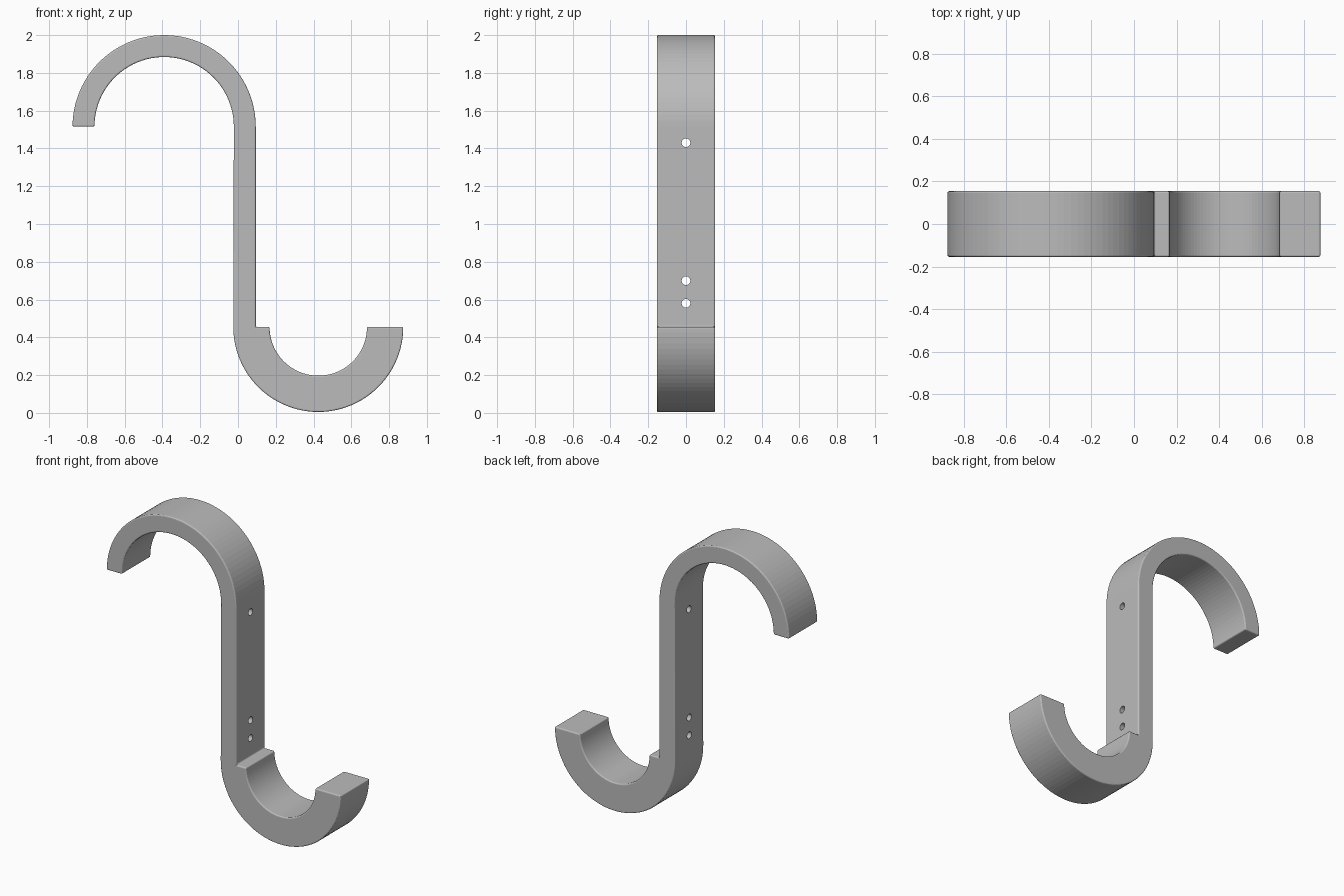
import bpy, bmesh, math
from mathutils import Matrix

if "Cube" in bpy.data.objects:
    bpy.data.objects.remove(bpy.data.objects["Cube"])

HALF_DEPTH = 0.154
STEPS = 48

grey = bpy.data.materials.new("plain grey")
grey.diffuse_color = (0.5, 0.5, 0.5, 1)
grey.use_nodes = True
grey.node_tree.nodes["Principled BSDF"].inputs["Base Color"].default_value = grey.diffuse_color


def arc(cx, cz, r, start, end):
    """Points along an arc in the XZ plane, angles in degrees."""
    return [(cx + r * math.cos(math.radians(start + (end - start) * i / STEPS)),
             cz + r * math.sin(math.radians(start + (end - start) * i / STEPS)))
            for i in range(STEPS + 1)]


# S-shaped outline: big upper hook, straight shank, thick lower hook
upper, lower = (-0.391, 1.515), (0.425, 0.455)
outline = (arc(*upper, 0.485, 180, 0)
           + [(0.094, lower[1])]
           + arc(*lower, 0.258, 180, 360)
           + arc(*lower, 0.45, 360, 180)
           + arc(*upper, 0.369, 0, 180))

# Hook body: extruded outline with softened edges
bm = bmesh.new()
face = bm.faces.new([bm.verts.new((x, -HALF_DEPTH, z)) for x, z in outline])
extruded = bmesh.ops.extrude_face_region(bm, geom=[face])
bmesh.ops.translate(bm, vec=(0, 2 * HALF_DEPTH, 0),
                    verts=[v for v in extruded["geom"] if isinstance(v, bmesh.types.BMVert)])
bmesh.ops.recalc_face_normals(bm, faces=bm.faces)
mesh = bpy.data.meshes.new("hook")
bm.to_mesh(mesh)
bm.free()
mesh.materials.append(grey)
hook = bpy.data.objects.new("hook", mesh)
bpy.context.collection.objects.link(hook)

bevel = hook.modifiers.new("soft edges", 'BEVEL')
bevel.width = 0.008
bevel.segments = 3
bevel.limit_method = 'ANGLE'
bevel.angle_limit = math.radians(40)

# Screw holes: three cylinders cut through the shank
bm = bmesh.new()
for z in (1.43, 0.70, 0.58):
    bmesh.ops.create_cone(bm, cap_ends=True, segments=24, radius1=0.023, radius2=0.023,
                          depth=0.3, matrix=Matrix.Translation((0.035, 0, z))
                          @ Matrix.Rotation(math.pi / 2, 4, 'Y'))
mesh = bpy.data.meshes.new("screw_hole_cutter")
bm.to_mesh(mesh)
bm.free()
mesh.materials.append(grey)
cutter = bpy.data.objects.new("screw_hole_cutter", mesh)
bpy.context.collection.objects.link(cutter)
cutter.hide_render = True
cutter.hide_set(True)

holes = hook.modifiers.new("screw holes", 'BOOLEAN')
holes.operation = 'DIFFERENCE'
holes.solver = 'EXACT'
holes.object = cutter
